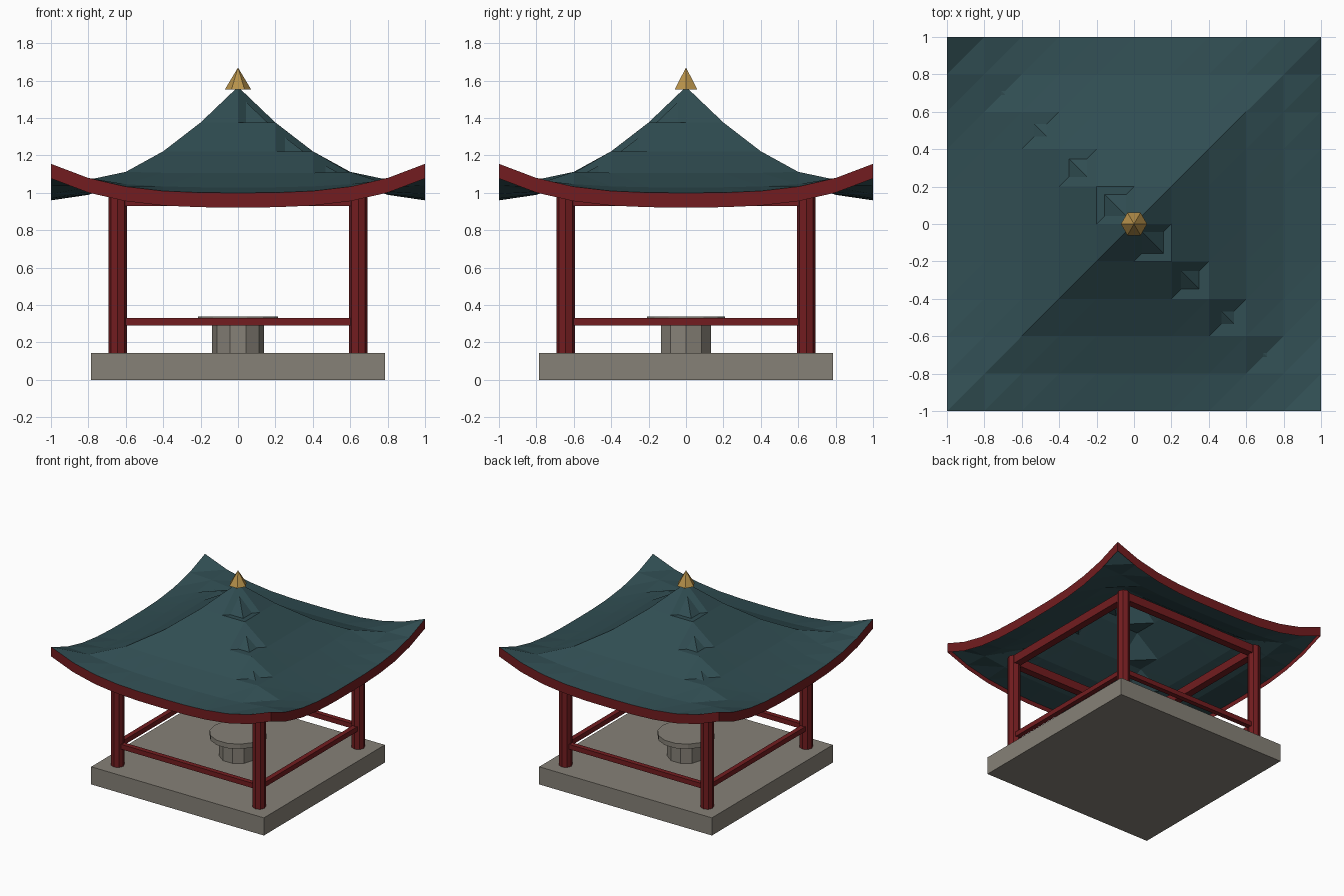
import bpy, bmesh, math
from mathutils import Matrix

if "Cube" in bpy.data.objects:
    bpy.data.objects.remove(bpy.data.objects["Cube"])


def material(name, rgb):
    m = bpy.data.materials.new(name)
    m.diffuse_color = (*rgb, 1)
    m.use_nodes = True
    m.node_tree.nodes["Principled BSDF"].inputs["Base Color"].default_value = m.diffuse_color
    return m


STONE = material("stone", (0.24, 0.22, 0.185))
RED = material("red_paint", (0.17, 0.012, 0.014))
TILE = material("roof_tile", (0.03, 0.075, 0.085))
GOLD = material("gold", (0.48, 0.29, 0.07))


def finish(bm, name, mat):
    mesh = bpy.data.meshes.new(name)
    bm.to_mesh(mesh)
    bm.free()
    mesh.materials.append(mat)
    obj = bpy.data.objects.new(name, mesh)
    bpy.context.collection.objects.link(obj)
    return obj


def box(name, size, loc, mat):
    bm = bmesh.new()
    bmesh.ops.create_cube(bm, size=1, matrix=Matrix.Translation(loc) @ Matrix.Diagonal((*size, 1)))
    return finish(bm, name, mat)


def prism(name, sides, r1, r2, z0, z1, mat, x=0, y=0):
    """Cylinder or cone with one corner pointing along +x."""
    bm = bmesh.new()
    bmesh.ops.create_cone(bm, cap_ends=True, segments=sides, radius1=r1, radius2=r2, depth=z1 - z0)
    # turn so the first corner lies on the x axis
    v = bm.verts[:][0].co
    turn = Matrix.Rotation(-math.atan2(v.y, v.x), 4, 'Z')
    bmesh.ops.transform(bm, matrix=Matrix.Translation((x, y, (z0 + z1) / 2)) @ turn, verts=bm.verts)
    return finish(bm, name, mat)


# stone floor and table
box("stone_base", (1.57, 1.57, 0.145), (0, 0, 0.0725), STONE)
prism("table_stem", 10, 0.14, 0.14, 0.145, 0.30, STONE)
prism("table_top", 14, 0.214, 0.214, 0.30, 0.34, STONE)

# columns, low rails and roof beams
C = 0.643
for sx in (-1, 1):
    for sy in (-1, 1):
        prism("column", 8, 0.05, 0.05, 0.145, 1.0, RED, sx * C, sy * C)
for s in (-1, 1):
    for part, z, h, w in (("rail", 0.312, 0.04, 0.04), ("beam", 0.965, 0.07, 0.06)):
        box(part + "_x", (2 * C, w, h), (0, s * C, z), RED)
        box(part + "_y", (w, 2 * C, h), (s * C, 0, z), RED)

# swept roof: square rings rising to a peak, corners lifted
N = 10


def roof_z(x, y):
    r = max(abs(x), abs(y))
    return 1 + 0.567 * max(0, 1 - r) ** 1.84 + 0.155 * abs(x * y) ** 3


bm = bmesh.new()


def sheet(drop):
    rows = []
    for j in range(N + 1):
        y = -1 + 2 * j / N
        rows.append([bm.verts.new((x, y, roof_z(x, y) - drop))
                     for x in (-1 + 2 * i / N for i in range(N + 1))])
    return rows


top, under = sheet(0), sheet(0.04)
for j in range(N):
    for i in range(N):
        a, b, c, d = top[j][i], top[j][i + 1], top[j + 1][i + 1], top[j + 1][i]
        bm.faces.new((a, b, c))
        bm.faces.new((a, c, d))
        # underside is split along the other diagonal
        a, b, c, d = under[j][i], under[j][i + 1], under[j + 1][i + 1], under[j + 1][i]
        bm.faces.new((a, d, b))
        bm.faces.new((b, d, c))
finish(bm, "roof", TILE)

# thin red eave boards following the curved edge
for k in range(4):
    bm = bmesh.new()
    pts = []
    for i in range(N + 1):
        x = -1 + 2 * i / N
        z = roof_z(x, -1)
        pts.append((bm.verts.new((x, -1, z)), bm.verts.new((x, -1, z - 0.078))))
    for (t0, b0), (t1, b1) in zip(pts, pts[1:]):
        bm.faces.new((b0, b1, t1, t0))
    bmesh.ops.rotate(bm, verts=bm.verts, matrix=Matrix.Rotation(k * math.pi / 2, 3, 'Z'))
    finish(bm, "eave_board", RED)

# gold tip
prism("roof_finial", 6, 0.07, 0, 1.553, 1.67, GOLD)
